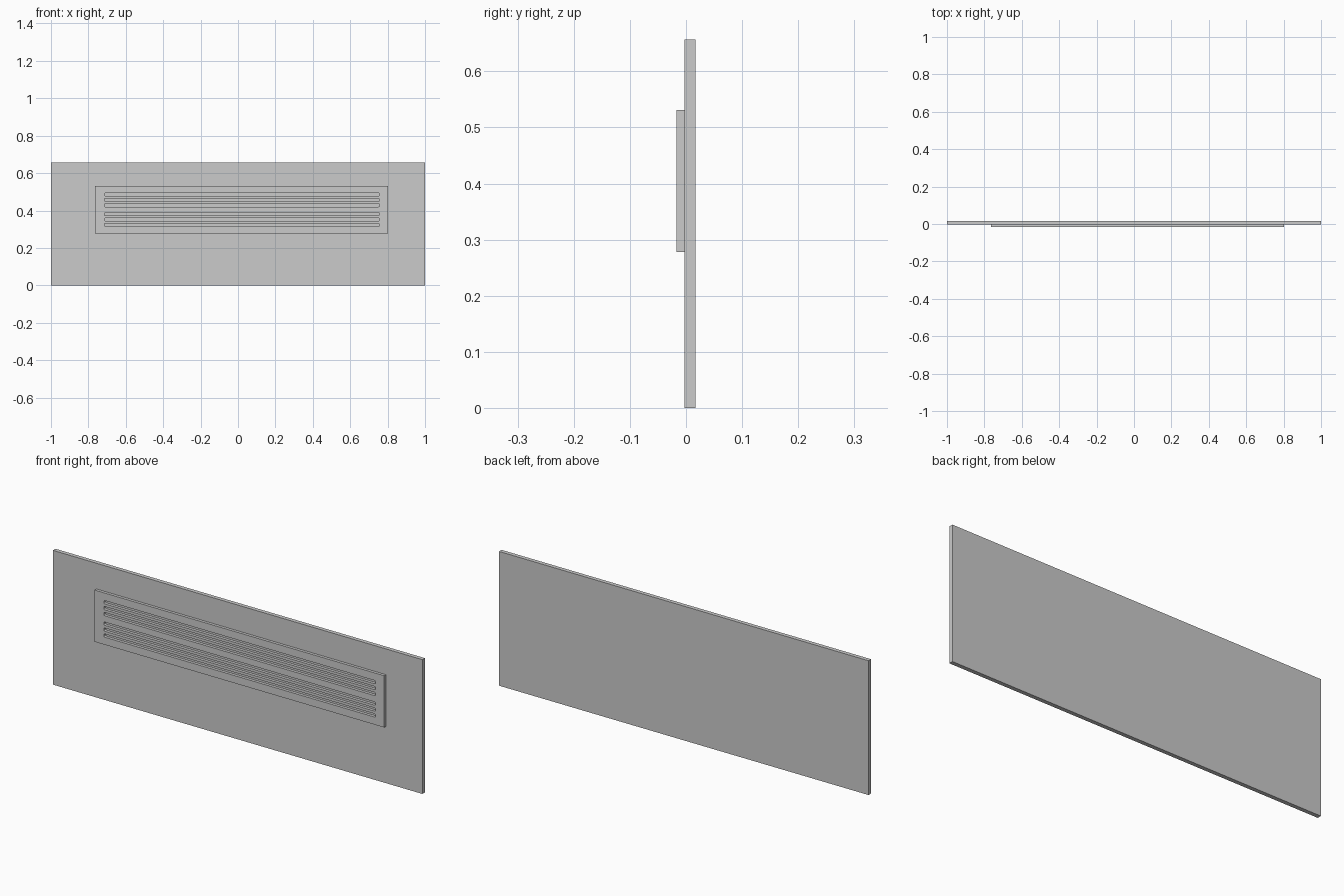
import bpy, bmesh

if "Cube" in bpy.data.objects:
    bpy.data.objects.remove(bpy.data.objects["Cube"])


def box(name, x, y, z, round_ends=0.0):
    """Box from (min, max) ranges; optionally rounds the edges running along y."""
    bm = bmesh.new()
    bmesh.ops.create_cube(bm, size=1)
    for v in bm.verts:
        for i, (lo, hi) in enumerate((x, y, z)):
            v.co[i] = lo if v.co[i] < 0 else hi
    if round_ends:
        edges = [e for e in bm.edges
                 if abs(e.verts[0].co.y - e.verts[1].co.y) > 1e-4]
        bmesh.ops.bevel(bm, geom=edges, offset=round_ends, segments=3,
                        profile=0.5, affect='EDGES')
    bmesh.ops.recalc_face_normals(bm, faces=bm.faces)
    mesh = bpy.data.meshes.new(name)
    bm.to_mesh(mesh)
    bm.free()
    obj = bpy.data.objects.new(name, mesh)
    bpy.context.collection.objects.link(obj)
    return obj


# Large flat panel
box("back_panel", (-1, 1), (-0.003, 0.017), (0, 0.657))

# Raised vent plate
plate = box("vent_plate", (-0.764, 0.803), (-0.017, -0.003), (0.278, 0.531))

# Two groups of three slots cut through the plate
for group_z in (0.457, 0.352):
    for step in (-1, 0, 1):
        z = group_z + step * 0.029
        cutter = box("slot_cutter", (-0.714, 0.756), (-0.03, 0.01),
                     (z - 0.008, z + 0.008), 0.005)
        cutter.hide_render = True
        cutter.hide_set(True)
        mod = plate.modifiers.new("slot", 'BOOLEAN')
        mod.operation = 'DIFFERENCE'
        mod.solver = 'EXACT'
        mod.object = cutter
